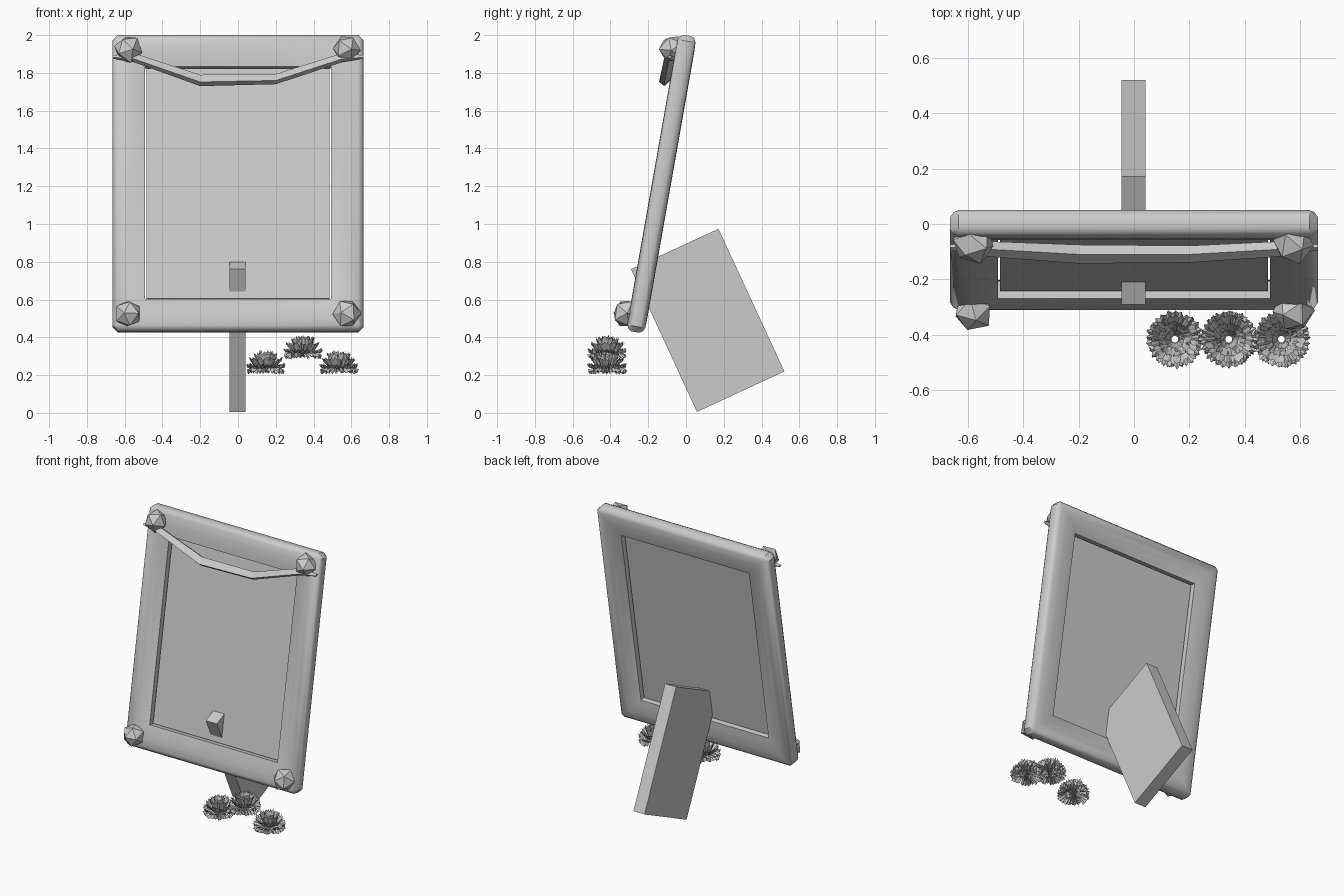
import bpy, bmesh, math, random
from mathutils import Matrix, Vector

random.seed(4)
cube = bpy.data.objects.get("Cube")
if cube:
    bpy.data.objects.remove(cube, do_unlink=True)

GREY = (0.6, 0.6, 0.6, 1.0)
mat = bpy.data.materials.new("plain grey")
mat.use_nodes = True
mat.diffuse_color = GREY
mat.node_tree.nodes["Principled BSDF"].inputs["Base Color"].default_value = GREY

# Leaning transform shared by the frame and its panel
LEAN = Matrix.Translation((0, -0.13, 1.213)) @ Matrix.Rotation(math.radians(-10), 4, 'X')


def finish(name, bm, matrix=Matrix(), smooth=False, fix_normals=True):
    if fix_normals:
        bmesh.ops.recalc_face_normals(bm, faces=bm.faces)
    bm.transform(matrix)
    mesh = bpy.data.meshes.new(name)
    bm.to_mesh(mesh)
    bm.free()
    mesh.materials.append(mat)
    obj = bpy.data.objects.new(name, mesh)
    bpy.context.collection.objects.link(obj)
    if smooth:
        bpy.ops.object.select_all(action='DESELECT')
        obj.select_set(True)
        bpy.context.view_layer.objects.active = obj
        bpy.ops.object.shade_smooth_by_angle(angle=math.radians(35))
    return obj


def box(name, size, matrix):
    bm = bmesh.new()
    bmesh.ops.create_cube(bm, size=1)
    bmesh.ops.scale(bm, vec=size, verts=bm.verts)
    return finish(name, bm, matrix)


def bridge(bm, rings, wrap):
    """Join rings of vertices with quads; wrap joins the last ring to the first."""
    count = len(rings)
    for i in range(count if wrap else count - 1):
        a, b = rings[i], rings[(i + 1) % count]
        for j in range(len(a)):
            k = (j + 1) % len(a)
            bm.faces.new((a[j], a[k], b[k], b[j]))


# Picture frame: rounded moulding swept round a rectangle with cut corners
def make_frame():
    half_x, half_z, cut = 0.665, 0.797, 0.03
    front = [(0.0, 0.022), (0.012, 0.04), (0.03, 0.048), (0.08, 0.05),
             (0.13, 0.044), (0.173, 0.032)]
    profile = [(d, -h) for d, h in front] + [(d, h) for d, h in reversed(front)]
    bm = bmesh.new()
    rings = []
    for d, h in profile:
        x, z, c = half_x - d, half_z - d, max(0, cut - d)
        quarter = [(x, z - c), (x - c, z)]
        loop = quarter + [(-px, pz) for px, pz in reversed(quarter)]
        loop += [(-px, -pz) for px, pz in loop]
        rings.append([bm.verts.new((px, h, pz)) for px, pz in loop])
    bridge(bm, rings, True)
    bmesh.ops.remove_doubles(bm, verts=bm.verts, dist=0.0005)
    finish("frame", bm, LEAN, smooth=True)


# Hanging swag: diamond section along a sagging path
def make_swag():
    path = [(-0.665, -0.085, 1.885, 0.3), (-0.55, -0.09, 1.88, 0.8),
            (-0.2, -0.11, 1.76, 1), (0.2, -0.11, 1.767, 0.9),
            (0.55, -0.09, 1.88, 0.8), (0.665, -0.085, 1.885, 0.3)]
    section = [(0, 0.03), (-0.033, -0.008), (-0.005, -0.03), (0.035, 0.005)]
    bm = bmesh.new()
    rings = [[bm.verts.new((x, y + s * dy, z + s * dz)) for dy, dz in section]
             for x, y, z, s in path]
    bridge(bm, rings, False)
    bm.faces.new(rings[0])
    bm.faces.new(rings[-1])
    finish("swag", bm)


# Faceted corner studs
def make_stud(name, place):
    bm = bmesh.new()
    bmesh.ops.create_icosphere(bm, subdivisions=1, radius=0.077)
    for v in bm.verts:
        v.co *= random.uniform(0.92, 1.06)
    turn = Matrix.Rotation(random.uniform(0, 3), 4, 'Y') @ Matrix.Rotation(random.uniform(0, 3), 4, 'X')
    finish(name, bm, Matrix.Translation(place) @ turn)


# Ruffled flower: stacked rings of jagged petals
def make_flower(name, place):
    layers = [(13, 0.1, 0.045, 0.018), (13, 0.102, 0.03, 0.05), (11, 0.088, 0.03, 0.085),
              (9, 0.062, 0.03, 0.11), (6, 0.035, 0.04, 0.12)]
    rows, cols = 4, 7
    bm = bmesh.new()
    for count, reach, z_in, z_out in layers:
        for p in range(count):
            angle = math.tau * (p + random.uniform(-0.3, 0.3)) / count
            spread = math.pi / count * 1.35
            grid = []
            for i in range(rows):
                t = i / (rows - 1)
                row = []
                for j in range(cols):
                    s = 2 * j / (cols - 1) - 1
                    zigzag = (1 if j % 2 else -1) * t
                    r = 0.012 + (reach - 0.012) * t * (1 - 0.1 * s * s)
                    r *= 1 + 0.05 * zigzag + random.uniform(-0.05, 0.03) * t
                    a = angle + s * spread
                    z = z_in + (z_out - z_in) * t * t
                    z += 0.007 * zigzag + random.uniform(-0.008, 0.008) * t
                    row.append(bm.verts.new((r * math.cos(a), r * math.sin(a), z)))
                grid.append(row)
            for i in range(rows - 1):
                for j in range(cols - 1):
                    bm.faces.new((grid[i][j], grid[i + 1][j],
                                  grid[i + 1][j + 1], grid[i][j + 1]))
    finish(name, bm, Matrix.Translation(place), fix_normals=False)


make_frame()
box("picture_panel", (0.968, 0.012, 1.236), LEAN)

# Tilted slab that props the frame up from behind
box("back_stand", (0.086, 0.51, 0.832),
    Matrix.Translation((-0.002, 0.115, 0.49)) @ Matrix.Rotation(math.radians(24.8), 4, 'X'))

for side, x in (("left", 0.575), ("right", -0.582)):
    make_stud("top_stud_" + side, Vector((x, -0.068, 1.925)))
    make_stud("bottom_stud_" + side, Vector((x, -0.315, 0.525)))
make_swag()

for label, x, z in (("inner", 0.148, 0.2), ("middle", 0.343, 0.28), ("outer", 0.533, 0.2)):
    make_flower("flower_" + label, Vector((x, -0.417, z)))
